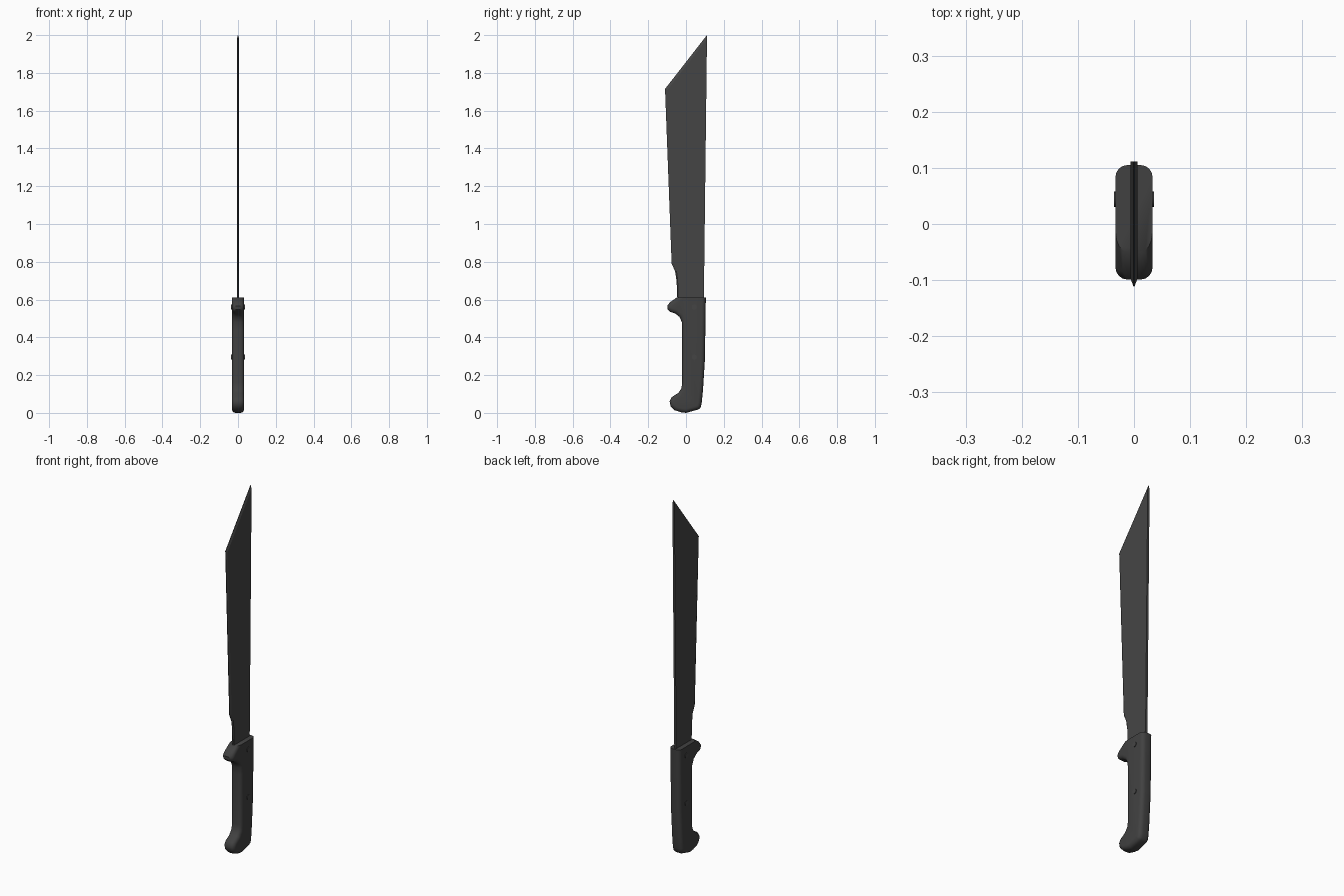
import bpy, bmesh, math

cube = bpy.data.objects.get("Cube")
if cube:
    bpy.data.objects.remove(cube, do_unlink=True)


def material(name, value):
    m = bpy.data.materials.new(name)
    m.use_nodes = True
    m.diffuse_color = (value, value, value, 1)
    m.node_tree.nodes["Principled BSDF"].inputs["Base Color"].default_value = (value, value, value, 1)
    return m


steel = material("dark steel", 0.06)
grip = material("dark grip", 0.053)


def loft(name, rings, mat):
    """Stack (x, outline) rings of (y, z) points along x into a closed solid."""
    bm = bmesh.new()
    loops = [[bm.verts.new((x, y, z)) for y, z in pts] for x, pts in rings]
    n = len(loops[0])
    for a, b in zip(loops, loops[1:]):
        for i in range(n):
            j = (i + 1) % n
            bm.faces.new((a[i], a[j], b[j], b[i]))
    bm.faces.new(loops[0][::-1])
    bm.faces.new(loops[-1])
    bmesh.ops.recalc_face_normals(bm, faces=bm.faces)
    me = bpy.data.meshes.new(name)
    bm.to_mesh(me)
    bm.free()
    me.materials.append(mat)
    ob = bpy.data.objects.new(name, me)
    bpy.context.collection.objects.link(ob)
    return ob


def smooth(ob, degrees):
    bpy.ops.object.select_all(action='DESELECT')
    ob.select_set(True)
    bpy.context.view_layer.objects.active = ob
    bpy.ops.object.shade_smooth_by_angle(angle=math.radians(degrees))


# Blade: thick spine, narrow ground edge along the front and the slanted tip
edge = [(0.094, 0.56), (0.111, 2.0), (-0.111, 1.715), (-0.076, 0.79),
        (-0.058, 0.75), (-0.05, 0.7), (-0.044, 0.56)]
body = [(0.094, 0.56), (0.111, 1.98), (-0.098, 1.71), (-0.064, 0.79),
        (-0.05, 0.75), (-0.044, 0.7), (-0.04, 0.56)]
loft("blade", [(-0.006, body), (-0.001, edge), (0.001, edge), (0.006, body)], steel)

# Handle: extruded side profile with a finger guard and a hooked pommel
profile = [(0.105, 0.61), (-0.05, 0.61), (-0.086, 0.585), (-0.099, 0.567),
           (-0.097, 0.547), (-0.084, 0.535), (-0.058, 0.527), (-0.034, 0.508),
           (-0.022, 0.48), (-0.02, 0.44), (-0.02, 0.16), (-0.024, 0.13),
           (-0.04, 0.106), (-0.075, 0.084), (-0.087, 0.062), (-0.082, 0.036),
           (-0.06, 0.014), (-0.025, 0.003), (0.0, 0.0), (0.065, 0.018),
           (0.077, 0.027), (0.083, 0.05), (0.09, 0.12), (0.1, 0.28)]
W = 0.033
handle = loft("handle", [(-W, profile), (W, profile)], grip)

# Round both side rims, leaving the top end flat
bm = bmesh.new()
bm.from_mesh(handle.data)
rims = [e for e in bm.edges
        if abs(e.verts[0].co.x - e.verts[1].co.x) < 0.001
        and min(v.co.z for v in e.verts) < 0.6]
bmesh.ops.bevel(bm, geom=rims, offset=0.021, offset_type='OFFSET', segments=4,
                profile=0.5, affect='EDGES', clamp_overlap=False)
bm.to_mesh(handle.data)
bm.free()
smooth(handle, 40)

# Rivets through the handle
for name, z in (("upper_rivet", 0.56), ("lower_rivet", 0.295)):
    bpy.ops.mesh.primitive_cylinder_add(vertices=16, radius=0.0135, depth=0.072,
                                        location=(0, 0.044, z), rotation=(0, math.pi / 2, 0))
    rivet = bpy.context.object
    rivet.name = name
    rivet.data.materials.append(steel)
    smooth(rivet, 40)
